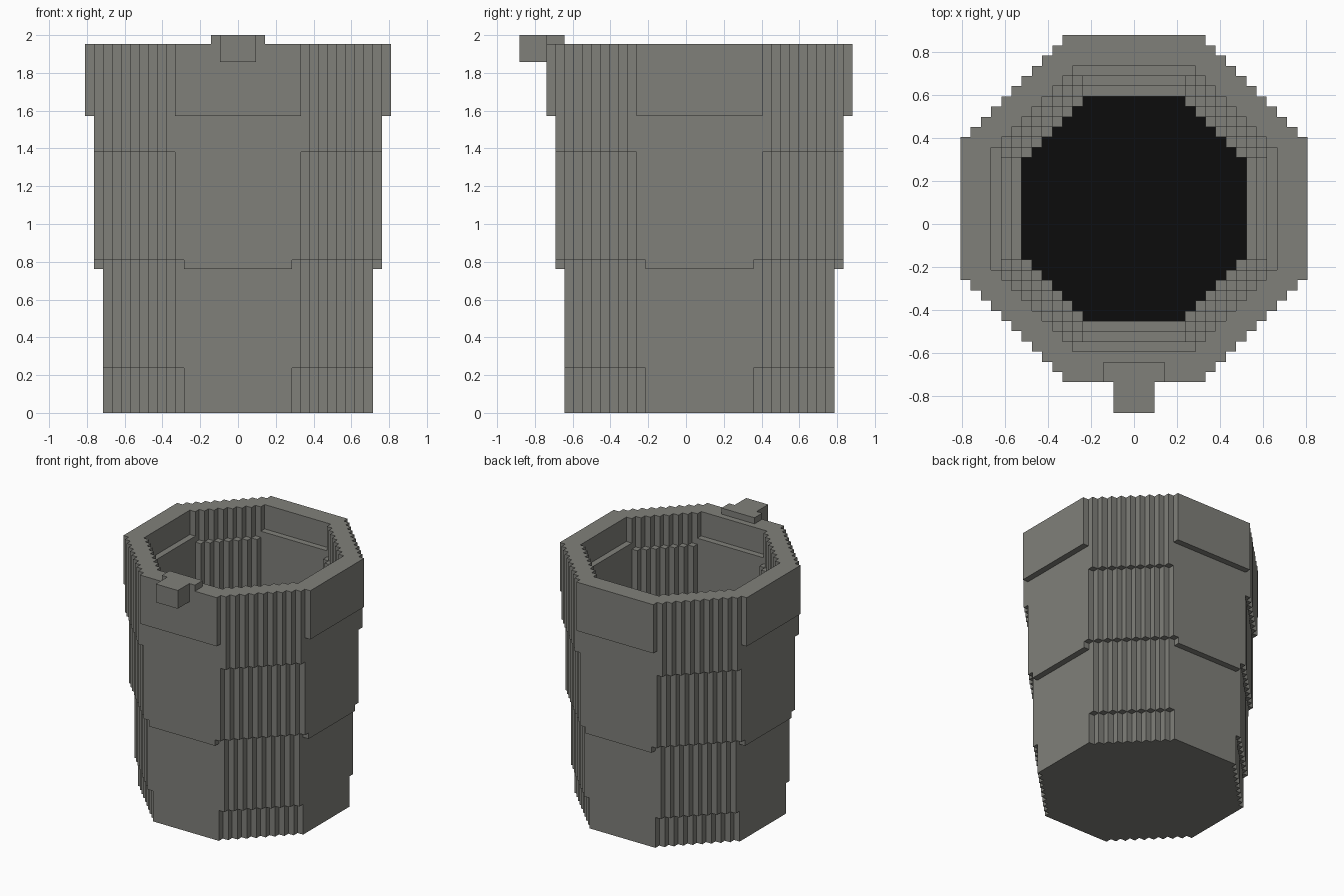
import bpy
import bmesh

U = 2 / 42          # one block
CY = 1.5            # barrel axis offset along y, in blocks
FLOOR, TOP = 1, 41

# Remove the default cube
cube = bpy.data.objects.get("Cube")
if cube:
    bpy.data.objects.remove(cube)


def material(name, rgb):
    m = bpy.data.materials.new(name)
    m.use_nodes = True
    color = (*rgb, 1)
    m.diffuse_color = color
    bsdf = m.node_tree.nodes["Principled BSDF"]
    bsdf.inputs["Base Color"].default_value = color
    bsdf.inputs["Roughness"].default_value = 0.9
    return m


grey = material("stone_grey", (0.216, 0.216, 0.195))
black = material("dark_inside", (0.0037, 0.0037, 0.0037))

# Heights at which the flat sides and the stepped corners widen by one block
OUT_FLAT, OUT_DIAG = (16, 33), (5, 17, 29)
IN_FLAT, IN_DIAG = (3, 20, 37), (2, 12, 24, 36)


def octagon(i, j, half, diag):
    """True if the block at i, j lies in a stepped octagon."""
    a, b = abs(i + 0.5), abs(j + 0.5)
    return max(a, b) < half and a + b + 1 <= diag


def widen(start, steps, z):
    return start + sum(z >= s for s in steps)


def solid(i, j, z):
    if not 0 <= z < TOP:
        return False
    if z >= FLOOR and octagon(i, j, widen(11, IN_FLAT, z), widen(16, IN_DIAG, z)):
        return False
    return octagon(i, j, widen(15, OUT_FLAT, z), widen(21, OUT_DIAG, z))


def finish(bm, name, mats):
    mesh = bpy.data.meshes.new(name)
    bm.to_mesh(mesh)
    bm.free()
    for m in mats:
        mesh.materials.append(m)
    obj = bpy.data.objects.new(name, mesh)
    bpy.context.scene.collection.objects.link(obj)
    return obj


# Barrel: exposed block faces, band by band, then merged into flat panels
def make_barrel():
    bm = bmesh.new()
    cache = {}

    def vert(p):
        if p not in cache:
            cache[p] = bm.verts.new((p[0] * U, (p[1] + CY) * U, p[2] * U))
        return cache[p]

    def face(*pts, mat=0):
        bm.faces.new([vert(p) for p in pts]).material_index = mat

    levels = sorted({0, FLOOR, TOP, *OUT_FLAT, *OUT_DIAG, *IN_FLAT, *IN_DIAG})
    for lo, hi in zip(levels, levels[1:]):
        for i in range(-17, 17):
            for j in range(-17, 17):
                if not solid(i, j, lo):
                    continue
                ring = [(i, j), (i + 1, j), (i + 1, j + 1), (i, j + 1)]
                for k, (di, dj) in enumerate([(0, -1), (1, 0), (0, 1), (-1, 0)]):
                    if not solid(i + di, j + dj, lo):
                        p, q = ring[k], ring[(k + 1) % 4]
                        face((*p, lo), (*q, lo), (*q, hi), (*p, hi))
                if not solid(i, j, hi):
                    face(*[(*p, hi) for p in ring], mat=int(hi == FLOOR))
                if not solid(i, j, lo - 1):
                    face(*[(*p, lo) for p in reversed(ring)])
    bmesh.ops.dissolve_limit(bm, angle_limit=0.01, verts=bm.verts[:],
                             edges=bm.edges[:], delimit={'MATERIAL'})
    return finish(bm, "barrel", [grey, black])


def make_box(name, x, y, z):
    bm = bmesh.new()
    bmesh.ops.create_cube(bm, size=1)
    for v in bm.verts:
        for axis, (a, b) in enumerate((x, y, z)):
            v.co[axis] = U * (b if v.co[axis] > 0 else a)
    return finish(bm, name, [grey])


make_barrel()

# Catch on the front of the rim
make_box("catch_plate", (-3, 3), (-15.5, -13.5), (41, 42))
make_box("catch_prong", (-2, 2), (-18.5, -15.5), (39, 42))
